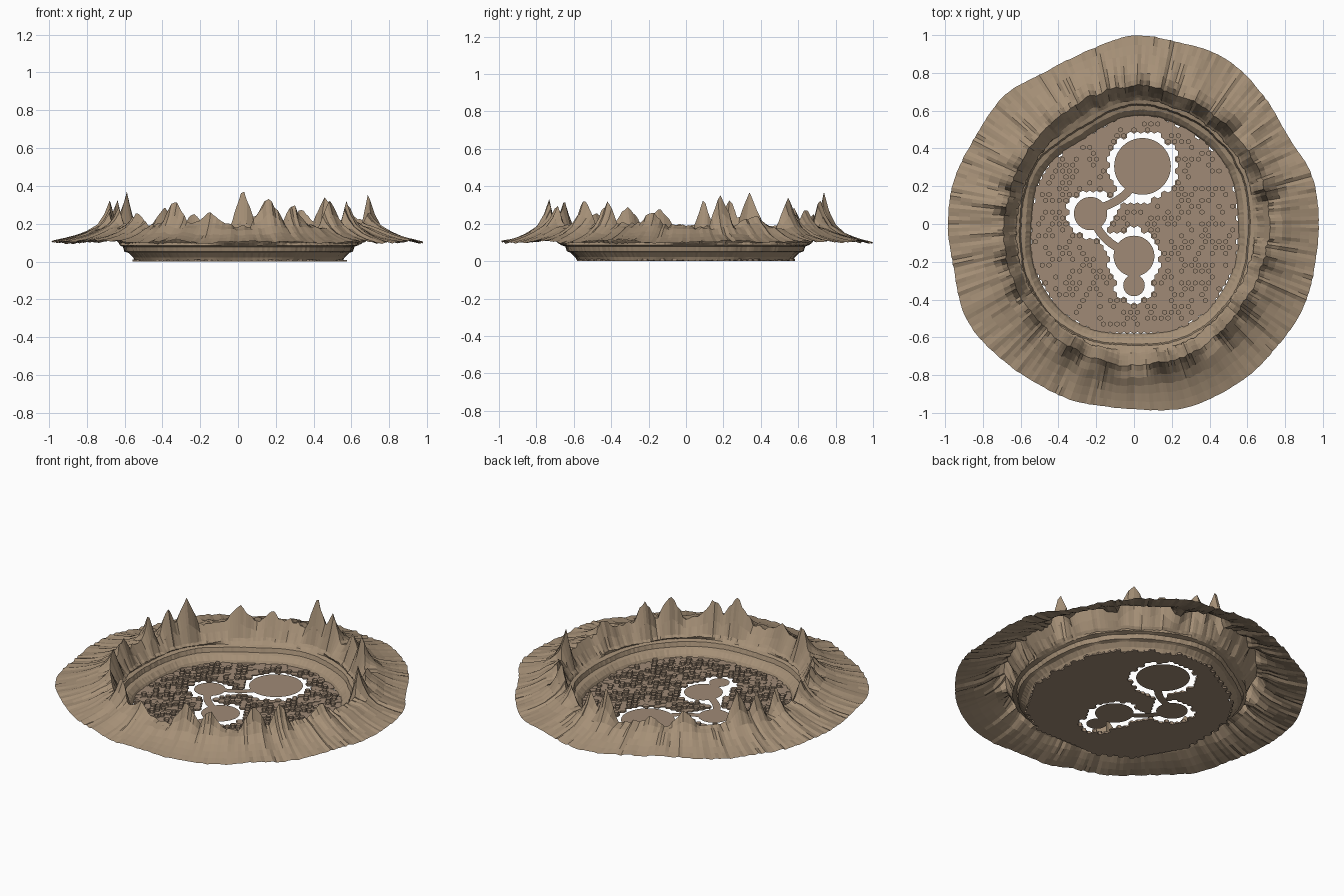
import bpy, bmesh, math, random
from mathutils import Vector

random.seed(7)
cube = bpy.data.objects.get("Cube")
if cube:
    bpy.data.objects.remove(cube)


def material(name, color):
    m = bpy.data.materials.new(name)
    m.use_nodes = True
    m.diffuse_color = (*color, 1)
    m.node_tree.nodes["Principled BSDF"].inputs["Base Color"].default_value = (*color, 1)
    return m


rock = material("sandy rock", (0.38, 0.28, 0.185))
stone = material("floor stone", (0.35, 0.255, 0.18))


def finish(name, bm, mat):
    mesh = bpy.data.meshes.new(name)
    bm.to_mesh(mesh)
    bm.free()
    mesh.materials.append(mat)
    obj = bpy.data.objects.new(name, mesh)
    bpy.context.collection.objects.link(obj)
    return obj


def ring_value(table, deg):
    """Smooth closed interpolation of radii spaced evenly around the circle."""
    n = len(table)
    t = (deg % 360) / 360 * n
    i = int(t) % n
    f = t - int(t)
    p, a, b, q = (table[(i + k) % n] for k in (-1, 0, 1, 2))
    return a + 0.5 * f * (b - p + f * (2 * p - 5 * a + 4 * b - q + f * (3 * (a - b) + q - p)))


OUTER = [.98, .975, .94, .965, 1.0, .99, 1.0, .95, .93, .965, .96, .98,
         .985, .985, 1.02, 1.0, .99, .985, .98, 1.01, 1.01, 1.0, 1.0, .985]
CREST = [.72, .72, .72, .73, .70, .68, .69, .71, .73, .75, .74, .71]
FLOOR = [.55, .57, .57, .57, .52, .55, .54, .58, .60, .58, .60, .58]
# angle, extra height, half width in degrees
PEAKS = [(15, .18, 5), (30, .06, 8), (50, .16, 7), (62, .09, 6), (88, .18, 5),
         (78, .14, 6), (108, .05, 8), (124, .10, 7), (150, .18, 6), (160, .14, 5),
         (172, .15, 4), (192, .10, 6), (206, .11, 6), (222, .07, 7), (243, .14, 6),
         (258, .08, 6), (282, .15, 7), (293, .11, 5), (312, .14, 6), (324, .14, 5),
         (345, .07, 7)]


def crest_height(deg):
    lift = 0
    for angle, height, width in PEAKS:
        d = abs((deg - angle + 180) % 360 - 180)
        lift = max(lift, height * max(0, 1 - d / width) ** 0.8)
    return 0.19 + lift


def rough_ring(n, step):
    """Closed noise that keeps some neighbouring columns level, like eroded rock."""
    coarse = [random.uniform(-1, 1) for _ in range(n // step)]
    return [0.6 * ring_value(coarse, 360 * i / n) + 0.4 * random.uniform(-1, 1) for i in range(n)]


# Crater shell: terraced inner wall, jagged crest, sloping outer skirt
N = 288
bump, groove, ledge, edge = (rough_ring(N, s) for s in (4, 3, 6, 8))
bm = bmesh.new()
columns = []
for i in range(N):
    deg = 360 * i / N
    a = math.radians(deg)
    f, c, o = (ring_value(t, deg) for t in (FLOOR, CREST, OUTER))
    c += 0.012 * bump[i]
    o += 0.005 * edge[i]
    top = crest_height(deg) + 0.022 * bump[i]
    rim = 0.105 + 0.014 * edge[i]
    base = 0.172 + 0.012 * groove[i]
    w = 0.005 * ledge[i]
    foot = c - 0.055
    profile = [
        (f, 0.0), (f + .012 + w, .022), (f + .035 + w, .045), (f + .055 - w, .052),
        (f + .063 - w, .078), (f + .085 + w, .085), (foot - .012, .098 + w),
        (foot, .112 + w), (c - .03, .112 + (top - .112) * .42),
        (c, top), (c + .028, base + (top - base) * .5), (c + .065, base + (top - base) * .1)]
    start = c + .065
    for t in (.25, .5, .75, 1):
        z = base + (rim - base) * t + 0.007 * groove[i] * (1 - t) - .008 * math.sin(math.pi * t)
        profile.append((start + (o - start) * t, z))
    columns.append([bm.verts.new((r * math.cos(a), r * math.sin(a), z)) for r, z in profile])
for i in range(N):
    p, q = columns[i], columns[(i + 1) % N]
    for k in range(len(p) - 1):
        bm.faces.new((p[k], p[k + 1], q[k + 1], q[k]))
finish("crater_shell", bm, rock)

# Clearing layout: round pads joined by curved paths
PADS = {"large_pad": (.045, .305, .15), "west_pad": (-.23, .055, .088),
        "south_pad": (0, -.17, .108), "small_south_pad": (0, -.325, .057)}
PATHS = {"north_path": [(.0, .22), (-.04, .13), (-.18, .085)],
         "south_path": [(-.21, .02), (-.18, -.08), (-.06, -.14)]}
PATH_HALF = .022


def bezier(points, steps=14):
    a, b, c = (Vector(p) for p in points)
    return [a * (1 - t) ** 2 + b * 2 * t * (1 - t) + c * t * t
            for t in (k / steps for k in range(steps + 1))]


for name, (x, y, r) in PADS.items():
    bm = bmesh.new()
    bmesh.ops.create_circle(bm, cap_ends=True, segments=48, radius=r)
    bmesh.ops.translate(bm, verts=bm.verts, vec=(x, y, .010))
    finish(name, bm, stone)

for name, points in PATHS.items():
    line = bezier(points)
    bm = bmesh.new()
    pairs = []
    for k, p in enumerate(line):
        d = (line[min(k + 1, len(line) - 1)] - line[max(k - 1, 0)]).normalized()
        side = Vector((-d.y, d.x)) * PATH_HALF
        pairs.append([bm.verts.new((*(p + s * side), .009)) for s in (-1, 1)])
    for (a, b), (c, d) in zip(pairs, pairs[1:]):
        bm.faces.new((a, c, d, b))
    finish(name, bm, stone)


def in_clearing(x, y):
    if any(math.hypot(x - px, y - py) < r + .036 for px, py, r in PADS.values()):
        return True
    return any((p - Vector((x, y))).length < PATH_HALF + .022
               for line in PATHS.values() for p in bezier(line))


# Floor of packed six-sided stone columns, some standing proud
SPACING = .036
RADIUS = SPACING / math.sqrt(3)
bm = bmesh.new()


def prism(x, y, r, z0, z1):
    rings = []
    for z in (z0, z1):
        rings.append([bm.verts.new((x + r * math.sin(k * math.pi / 3),
                                    y + r * math.cos(k * math.pi / 3), z)) for k in range(6)])
    low, high = rings
    bm.faces.new(low)
    bm.faces.new(high[::-1])
    for k in range(6):
        bm.faces.new((low[k], high[k], high[k - 1], low[k - 1]))


for row in range(-20, 21):
    for col in range(-19, 20):
        x = (col + .5 * (row % 2)) * SPACING
        y = row * SPACING * math.sqrt(.75)
        limit = ring_value(FLOOR, math.degrees(math.atan2(y, x)))
        if math.hypot(x, y) > limit + .008 or in_clearing(x, y):
            continue
        prism(x, y, RADIUS, 0, random.choice((.007, .009, .011)))
        if random.random() < .5 and math.hypot(x, y) < limit - .02:
            prism(x, y, RADIUS * .68, .006, random.uniform(.018, .028))
bmesh.ops.recalc_face_normals(bm, faces=bm.faces)
finish("stone_column_floor", bm, stone)
